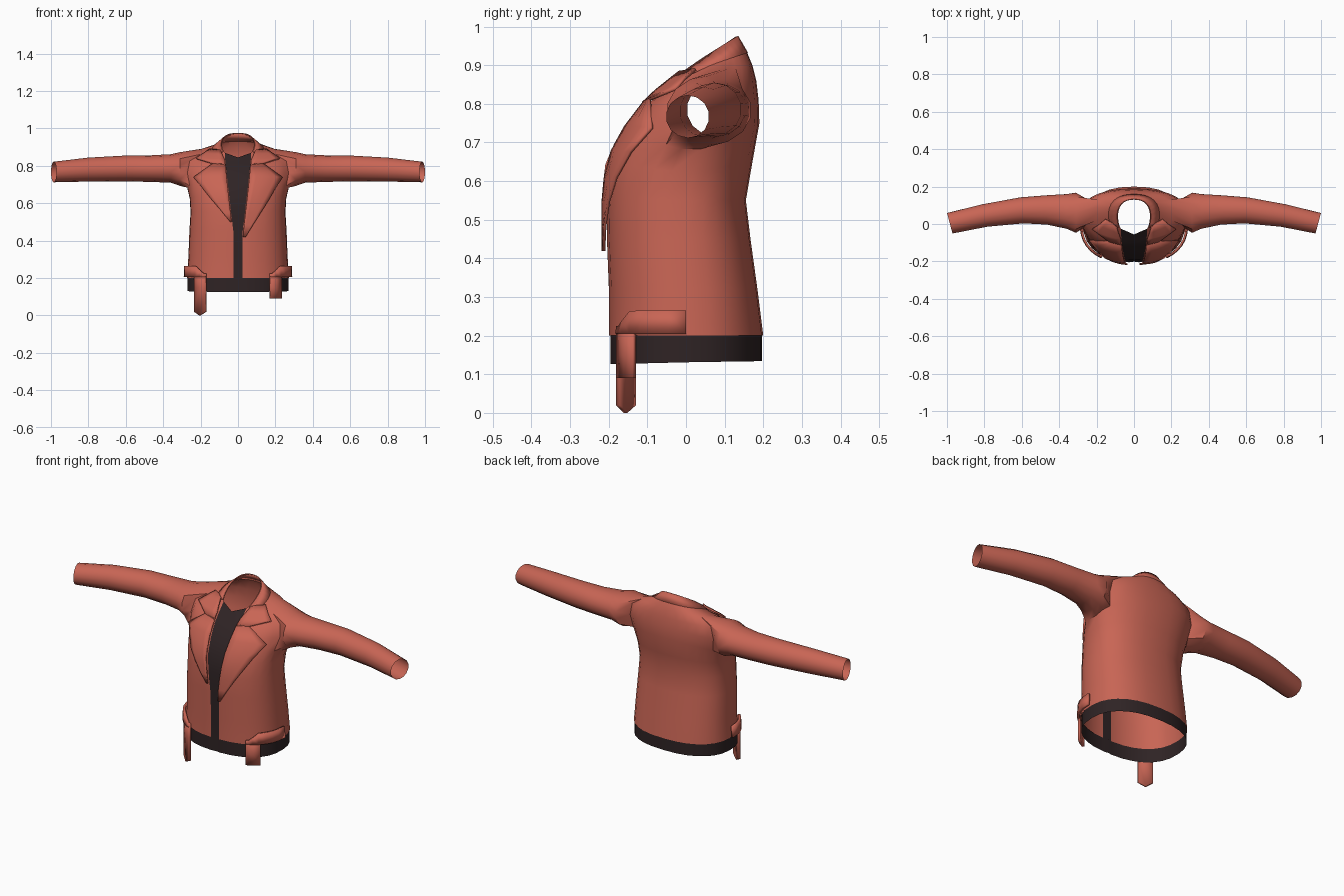
import bpy, bmesh
from math import sin, cos, asin, pi, radians
from mathutils import Vector
from mathutils.bvhtree import BVHTree

if "Cube" in bpy.data.objects:
    bpy.data.objects.remove(bpy.data.objects["Cube"], do_unlink=True)


def material(name, rgb):
    m = bpy.data.materials.new(name)
    m.use_nodes = True
    m.diffuse_color = (*rgb, 1)
    bsdf = m.node_tree.nodes["Principled BSDF"]
    bsdf.inputs["Base Color"].default_value = (*rgb, 1)
    bsdf.inputs["Roughness"].default_value = 0.8
    return m


RED = material("brick red leather", (0.58, 0.13, 0.09))
DARK = material("charcoal knit", (0.028, 0.017, 0.018))
P = 0.85        # squareness of the torso outline
STEPS = 14      # columns per half, from the opening to the back seam


def ring_point(r, t):
    """Point on a tilted oval: t = 0 is the front, pi the back."""
    hw, yf, ys, yb, zf, zs, zb = r
    m = abs(cos(t)) ** P
    y_end, z_end = (yf, zf) if cos(t) > 0 else (yb, zb)
    return Vector((hw * max(0, sin(t)) ** P, ys + (y_end - ys) * m, zs + (z_end - zs) * m))


def opening(z):
    return 0.025 + 0.045 * min(1, max(0, (z - 0.45) / 0.39))


def ring(r):
    """Full loop with columns placed exactly on the edges of the front opening."""
    tw = asin((opening(r[4]) / r[0]) ** (1 / P))
    half = [ring_point(r, tw + (pi - tw) * k / STEPS) for k in range(STEPS + 1)]
    half[-1].x = 0
    centre = ring_point(r, 0) + Vector((0, 0.004, 0))
    return [centre] + half + [Vector((-p.x, p.y, p.z)) for p in half[-2::-1]]


def finish(bm, name, mats, thick=0):
    bmesh.ops.recalc_face_normals(bm, faces=bm.faces)
    mesh = bpy.data.meshes.new(name)
    bm.to_mesh(mesh)
    ob = bpy.data.objects.new(name, mesh)
    bpy.context.collection.objects.link(ob)
    for m in mats:
        mesh.materials.append(m)
    if thick:
        mod = ob.modifiers.new("thickness", "SOLIDIFY")
        mod.thickness, mod.offset = thick, 0
    bpy.ops.object.select_all(action="DESELECT")
    ob.select_set(True)
    bpy.context.view_layer.objects.active = ob
    bpy.ops.object.shade_smooth_by_angle(angle=radians(45))
    return ob


def add_grid(bm, rows, closed=False):
    vs = [[bm.verts.new(p) for p in row] for row in rows]
    n = len(rows[0])
    for a, b in zip(vs, vs[1:]):
        for j in range(n if closed else n - 1):
            k = (j + 1) % n
            f = bm.faces.new((a[j], a[k], b[k], b[j]))
            f.material_index = int(closed and j in (0, n - 1))
    return vs


def sheet(name, rows, mat, thick=0):
    bm = bmesh.new()
    add_grid(bm, rows)
    return finish(bm, name, [mat], thick)


# Torso: half width, front y, side y, back y, front z, side z, back z
TORSO = [
    (0.272, -0.20, 0.00, 0.20, 0.20, 0.20, 0.20),
    (0.265, -0.20, 0.00, 0.185, 0.32, 0.32, 0.32),
    (0.260, -0.205, -0.01, 0.167, 0.45, 0.45, 0.45),
    (0.254, -0.205, -0.01, 0.155, 0.56, 0.55, 0.55),
    (0.258, -0.195, 0.00, 0.172, 0.65, 0.62, 0.65),
    (0.272, -0.160, 0.02, 0.190, 0.72, 0.675, 0.75),
    (0.285, -0.130, 0.05, 0.188, 0.765, 0.76, 0.81),
    (0.270, -0.105, 0.06, 0.182, 0.795, 0.845, 0.86),
    (0.205, -0.085, 0.07, 0.172, 0.815, 0.885, 0.90),
    (0.115, -0.070, 0.05, 0.155, 0.832, 0.900, 0.94),
    (0.085, -0.060, 0.04, 0.130, 0.845, 0.915, 0.975),
]
bm = bmesh.new()
vs = add_grid(bm, [ring(r) for r in TORSO], closed=True)

# Sleeves grown out of armholes: x, centre y, half depth, centre z, half height
SLEEVE = [
    (0.31, 0.06, 0.11, 0.783, 0.090),
    (0.36, 0.067, 0.095, 0.786, 0.076),
    (0.47, 0.075, 0.080, 0.785, 0.071),
    (0.60, 0.073, 0.071, 0.786, 0.069),
    (0.80, 0.045, 0.061, 0.780, 0.064),
    (0.985, 0.004, 0.056, 0.767, 0.055),
]
LOW, HIGH, C0, C1 = 5, 8, 6, 10
for side in (1, -1):
    hole = [(LOW, c) for c in range(C0, C1)] + [(i, C1) for i in range(LOW, HIGH)]
    hole += [(HIGH, c) for c in range(C1, C0, -1)] + [(i, C0) for i in range(HIGH, LOW, -1)]
    col = lambda c: c if side > 0 else 2 * STEPS + 2 - c
    inner = {vs[i][col(c)] for i in range(LOW, HIGH + 1) for c in range(C0, C1 + 1)}
    doomed = [f for f in bm.faces if all(v in inner for v in f.verts)]
    loop = [vs[i][col(c)] for i, c in hole]
    bmesh.ops.delete(bm, geom=doomed, context="FACES")
    n = len(loop)
    for x, yc, ry, zc, rz in SLEEVE:
        new = []
        for k in range(n):
            a = radians(-141) + 2 * pi * k / n
            tilt = 0.015 * cos(a) * min(1, (x - 0.3) * 2)
            new.append(bm.verts.new((side * (x + tilt), yc + ry * cos(a), zc + rz * sin(a))))
        for k in range(n):
            j = (k + 1) % n
            bm.faces.new((loop[k], loop[j], new[j], new[k]))
        loop = new
bmesh.ops.recalc_face_normals(bm, faces=bm.faces)
surface = BVHTree.FromBMesh(bm)
finish(bm, "jacket_body_and_sleeves", [RED, DARK])

# Knitted hem band below the jacket
bm = bmesh.new()
add_grid(bm, [ring((0.270, -0.196, 0, 0.197, z, z + 0.005, z + 0.008)) for z in (0.126, 0.20)], closed=True)
for f in bm.faces:
    f.material_index = 0
finish(bm, "hem_band", [DARK])


def drape(x, z, side, lift=0.011):
    """Lay a front-view point on the jacket surface."""
    hit, nrm, _, _ = surface.ray_cast(Vector((side * x, -1, z)), Vector((0, 1, 0)))
    if hit is None:
        return Vector((side * x, 0.05, z))
    return hit + nrm * (lift if nrm.y < 0 else -lift)


def draped_rows(rows, side, cuts=5):
    out = []
    for (x0, z0), (x1, z1) in rows:
        out.append([drape(x0 + (x1 - x0) * k / cuts, z0 + (z1 - z0) * k / cuts, side)
                    for k in range(cuts + 1)])
    return out


# Lapels, collar leaves and hem straps on both sides
for side, label, low, strap_end, tip in ((1, "left", 0.42, 0.09, 0), (-1, "right", 0.50, 0.02, 0.02)):
    rows = []
    for k in range(6):
        u = k / 5
        z = low + (0.735 - low) * u
        rows.append(((opening(z) + 0.002, z), (0.04 + 0.19 * u, z)))
    rows.append(((0.066, 0.80), (0.132, 0.803)))
    sheet(label + "_lapel", draped_rows(rows, side), RED, 0.008)

    leaf = [((0.066, 0.795), (0.132, 0.803)), ((0.07, 0.825), (0.22, 0.83)),
            ((0.08, 0.85), (0.185, 0.855)), ((0.088, 0.875), (0.15, 0.88))]
    sheet(label + "_collar_leaf", draped_rows(leaf, side), RED, 0.008)

    def hem_point(deg, z, grow):
        p = ring_point(TORSO[0], radians(deg))
        return Vector((side * p.x * grow, p.y * grow, z))

    angles = (34, 42, 50, 60, 70, 80, 90)
    top = [hem_point(a, min(0.265, 0.215 + (a - 34) * 0.003), 1.035) for a in angles]
    bottom = [hem_point(a, 0.205, 1.045) for a in angles]
    sheet(label + "_hem_strap", [top, bottom], RED, 0.012)
    hang = [[hem_point(a, z, 1.03) for a in (34, 43.5, 53)] for z in (0.225, 0.15, strap_end)]
    hang[-1][1].z -= tip
    sheet(label + "_hanging_strap", hang, RED, 0.012)

# Turned-down collar around the back of the neck
fold = (0.090, -0.06, 0.04, 0.133, 0.845, 0.915, 0.975)
edge = (0.135, -0.08, 0.05, 0.158, 0.840, 0.893, 0.932)
collar = []
for r in (fold, edge):
    half = [ring_point(r, radians(60 + 12 * k)) for k in range(11)]
    collar.append(half[:-1] + [Vector((-p.x, p.y, p.z)) for p in half[::-1]])
sheet("collar_fall", collar, RED, 0.005)
